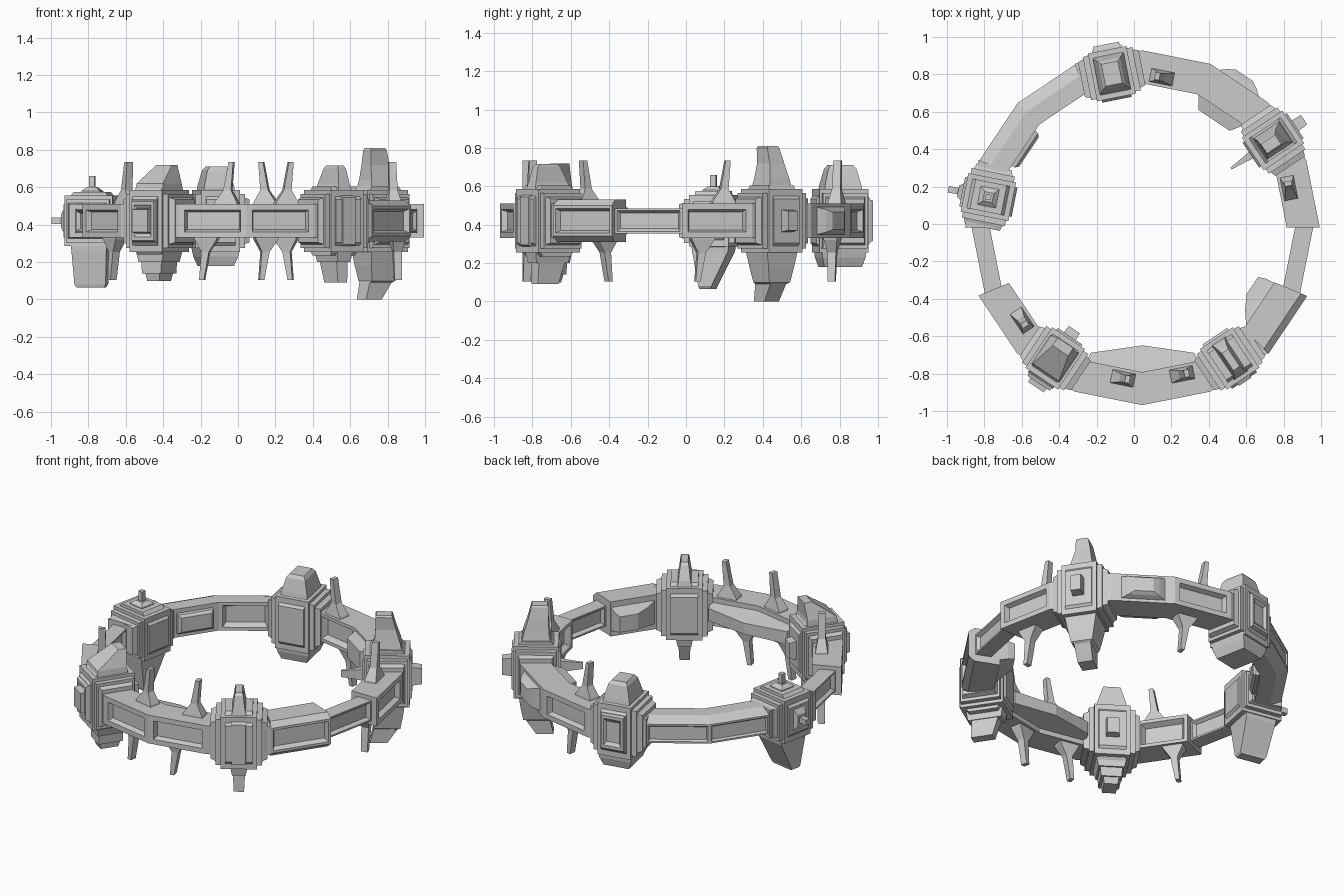
import bpy, bmesh
from math import radians, cos, sin
from mathutils import Vector

if "Cube" in bpy.data.objects:
    bpy.data.objects.remove(bpy.data.objects["Cube"])

CX, CY, CZ, R = 0.045, -0.02, 0.42, 0.84   # ring centre, height, mid radius
STEP = 22.5                                # sixteen straight segments


def skin(name, rings):
    """Join equal-length loops of points and cap both ends."""
    n = len(rings[0])
    faces = [tuple(range(n)), tuple(range((len(rings) - 1) * n, len(rings) * n))]
    for i in range(len(rings) - 1):
        for j in range(n):
            a, b = i * n + j, i * n + (j + 1) % n
            faces.append((a, b, b + n, a + n))
    me = bpy.data.meshes.new(name)
    me.from_pydata([p for r in rings for p in r], [], faces)
    bm = bmesh.new()
    bm.from_mesh(me)
    bmesh.ops.recalc_face_normals(bm, faces=bm.faces)
    bm.to_mesh(me)
    bm.free()
    ob = bpy.data.objects.new(name, me)
    bpy.context.collection.objects.link(ob)
    return ob


def axes(k):
    a = radians((k + 0.5) * STEP)
    return Vector((cos(a), sin(a), 0)), Vector((-sin(a), cos(a), 0)), Vector((0, 0, 1))


def segment(name, k, profile, end=None):
    """Mitred ring segment k; profile points are (radius, height); end = profile at far side."""
    rings = []
    for i, prof in ((k, profile), (k + 1, end or profile)):
        a, m = radians(i * STEP), 1 / cos(radians(STEP / 2))
        rings.append([Vector((CX + r * m * cos(a), CY + r * m * sin(a), CZ + z)) for r, z in prof])
    return skin(name, rings)


def recess(ob, k, side, margin, slope, depth):
    """Sink a framed panel into the outer (side=1) or inner (side=-1) face."""
    rad = axes(k)[0] * side
    bm = bmesh.new()
    bm.from_mesh(ob.data)
    f = max(bm.faces, key=lambda g: g.normal.dot(rad))
    bmesh.ops.inset_region(bm, faces=[f], thickness=margin, depth=0)
    bmesh.ops.inset_region(bm, faces=[f], thickness=slope, depth=-depth)
    bm.to_mesh(ob.data)
    bm.free()


def loft(name, k, axis, secs):
    """Rectangles (d, w, h, su, sv) lofted along r, z or t in the local frame of segment k."""
    rad, tan, up = axes(k)
    ax, u, v = {'r': (rad, tan, up), 'z': (up, tan, rad), 't': (tan, rad, up)}[axis]
    o = Vector((CX, CY, CZ)) + (rad * R if axis != 'r' else Vector())
    rings = []
    for s in secs:
        d, w, h, su, sv = (list(s) + [0, 0])[:5]
        rings.append([o + ax * d + u * (su + i * w / 2) + v * (sv + j * h / 2)
                      for i, j in ((-1, -1), (1, -1), (1, 1), (-1, 1))])
    return skin(name, rings)


def spikes(k):
    """One spike above, one below, turned half a turn about the segment centre."""
    for s, n in ((1, "upper"), (-1, "lower")):
        loft(n + "_spike", k, 'z', [
            (s * .08, .13, .075, s * .055, -.03), (s * .10, .12, .07, s * .055, -.03),
            (s * .165, .042, .045, s * .06, -.03), (s * .315, .026, .04, s * .08, -.03)])


# ring body with sunken panels
box = [(.757, -.09), (.93, -.09), (.93, .09), (.757, .09)]
bevel = [(.765, -.09), (.86, -.09), (.925, -.06), (.925, .06), (.86, .09), (.765, .09)]
thin = [(.80, -.065), (.895, -.065), (.895, .065), (.80, .065)]
block = [(.75, -.11), (.90, -.11), (.935, -.08), (.935, .08), (.90, .11), (.75, .11)]
for k in range(16):
    prof = thin if k in (8, 15) else bevel if k in (5, 6) else block if k == 14 else box
    ob = segment("ring_segment", k, prof)
    if k in (0, 3, 9, 11, 12):
        recess(ob, k, 1, .045, .016, .03)
        spikes(k)
    if k in (0, 3, 5, 9):
        recess(ob, k, -1, .03, .025, .035)
    if k in (5, 6):
        recess(ob, k, 1, .015, .012, .012)
    if k == 14:
        recess(ob, k, 1, .022, .02, .03)
    if k in (8, 15):
        recess(ob, k, 1, .015, .02, .02)
        recess(ob, k, -1, .015, .02, .02)

# inner bulge across the two front segments, and wedges on others
slim = [(.76, -.06), (.71, -.04), (.71, .04), (.76, .06)]
fat = [(.76, -.06), (.617, -.035), (.617, .035), (.76, .06)]
segment("inner_bulge", 11, slim, fat)
segment("inner_bulge", 12, fat, slim)
loft("inner_wedge", 14, 'r', [(.77, .30, .16), (.70, .20, .12, .04), (.66, .11, .10, .07)])
loft("inner_wedge", 2, 'r', [(.77, .31, .16), (.69, .20, .12)])
loft("inner_plate", 6, 'r', [(.78, .23, .13), (.745, .22, .12), (.73, .19, .09)])
loft("outer_wedge", 2, 'r', [(.92, .28, .15), (.96, .18, .12), (.98, .11, .09)])

# hubs: stepped flanges plus a chamfered core
for k, H in ((1, .165), (4, .165), (7, .135), (10, .165), (13, .165)):
    loft("hub_flanges", k, 't', [
        (-.165, .19, 2 * H - .10), (-.135, .21, 2 * H - .08), (-.135, .235, 2 * H - .04),
        (-.105, .235, 2 * H - .04), (-.105, .26, 2 * H), (.105, .26, 2 * H),
        (.105, .235, 2 * H - .04), (.135, .235, 2 * H - .04), (.135, .21, 2 * H - .08),
        (.165, .19, 2 * H - .10)])
    core = loft("hub_core", k, 'z', [(-H - .02, .16, .17), (-H + .05, .16, .285),
                                     (H - .05, .16, .285), (H + .02, .16, .17)])

# square frames on the outer faces of two hubs
for k in (4, 10):
    loft("hub_frame", k, 'r', [(.96, .16, .24), (1.0, .14, .21), (1.0, .11, .17), (.985, .08, .13)])

# right hub: tall tower, keel, outer plate, inner antenna
loft("right_tower", 1, 'z', [(.17, .14, .17), (.22, .12, .15), (.30, .09, .12, 0, -.01),
                             (.38, .075, .10, -.01, -.02), (.39, .06, .09, -.01, -.02)])
loft("right_keel", 1, 'z', [(-.16, .19, .20), (-.24, .16, .18), (-.32, .13, .15),
                            (-.33, .10, .14, 0, -.01), (-.42, .09, .10, 0, -.05)])
loft("right_outer_plate", 1, 'r', [(.96, .07, .12), (1.04, .06, .10)])
loft("right_antenna", 1, 'r', [(.72, .05, .08), (.66, .03, .06), (.57, .012, .04)])

# back hub: pyramid turret and broad keel
loft("back_turret", 4, 'z', [(.16, .17, .20), (.19, .16, .19), (.27, .12, .15), (.29, .09, .12)])
loft("back_keel", 4, 'z', [(-.14, .22, .24), (-.19, .20, .23), (-.24, .16, .20)])

# left hub: cap with mast, tapered keel, outer boom
loft("left_cap", 7, 'z', [(.13, .10, .10), (.16, .10, .10), (.18, .05, .05)])
loft("left_mast", 7, 'z', [(.17, .03, .03), (.24, .03, .03)])
loft("left_keel", 7, 'z', [(-.12, .20, .20), (-.16, .19, .19), (-.34, .07, .17, .03), (-.355, .06, .15, .03)])
loft("left_outer_plate", 7, 'r', [(.96, .10, .16), (.985, .09, .13), (1.005, .06, .07)])
loft("left_boom", 7, 'r', [(.98, .035, .035), (1.058, .035, .035)])

# front-left hub: slanted hood, stepped keel, side plates
loft("front_left_hood", 10, 'z', [(.16, .18, .19), (.20, .17, .18), (.30, .10, .05, 0, -.075)])
loft("front_left_keel", 10, 'z', [(-.16, .18, .18), (-.22, .15, .17), (-.22, .13, .15),
                                  (-.28, .12, .15), (-.28, .09, .13), (-.32, .08, .11)])
loft("front_left_inner_plate", 10, 'r', [(.72, .08, .12), (.655, .07, .10)])
loft("front_left_outer_plate", 10, 'r', [(.96, .11, .14), (1.025, .10, .12)])

# front-right hub: radial fin above and below
loft("front_right_fin", 13, 'z', [(.16, .09, .22), (.20, .07, .20), (.28, .05, .14, 0, .01), (.295, .04, .11, 0, .01)])
loft("front_right_keel", 13, 'z', [(-.16, .10, .22), (-.22, .08, .20), (-.22, .07, .16),
                                   (-.33, .06, .13, 0, .02)])
loft("front_right_plate", 13, 'r', [(.96, .09, .28), (.99, .08, .25)])
